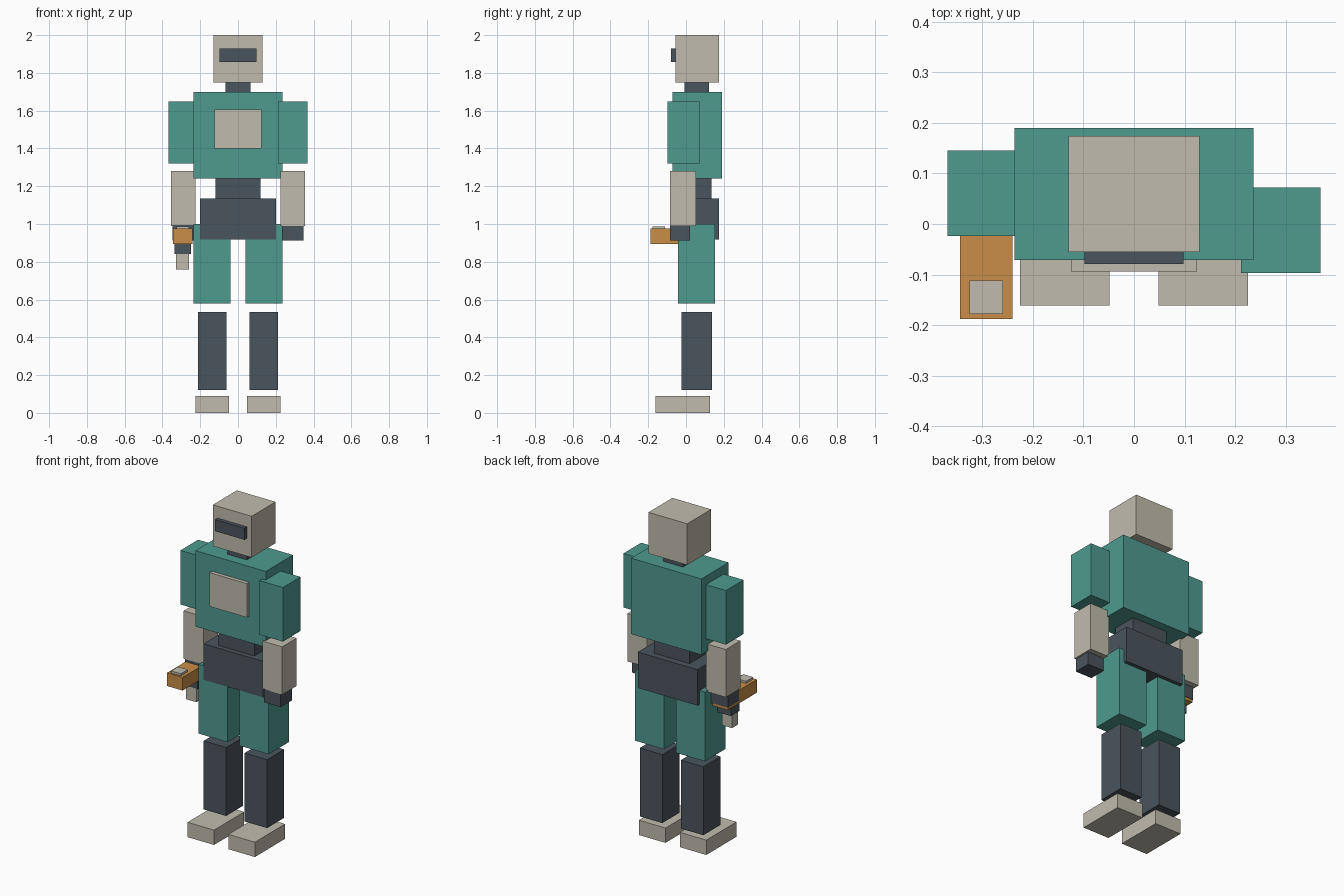
import bpy
from mathutils import Vector

cube = bpy.data.objects.get("Cube")
if cube:
    bpy.data.objects.remove(cube, do_unlink=True)


def material(name, colour):
    mat = bpy.data.materials.new(name)
    mat.use_nodes = True
    mat.diffuse_color = (*colour, 1)
    mat.node_tree.nodes["Principled BSDF"].inputs["Base Color"].default_value = (*colour, 1)
    return mat


teal = material("teal", (0.077, 0.328, 0.275))
beige = material("warm_beige", (0.53, 0.50, 0.42))
slate = material("dark_slate", (0.07, 0.09, 0.11))
orange = material("orange", (0.578, 0.27, 0.065))


def box(name, x, y, z, mat):
    """Box spanning the given (low, high) range on each axis."""
    low, high = Vector((x[0], y[0], z[0])), Vector((x[1], y[1], z[1]))
    bpy.ops.mesh.primitive_cube_add(size=1, location=(low + high) / 2)
    ob = bpy.context.object
    ob.name = name
    ob.scale = high - low
    bpy.ops.object.transform_apply(location=False, rotation=False, scale=True)
    ob.data.materials.append(mat)


def centred(width):
    return (-width / 2, width / 2)


# Head and trunk
box("head", centred(0.26), (-0.055, 0.174), (1.75, 2.0), beige)
box("visor", centred(0.196), (-0.079, -0.05), (1.858, 1.928), slate)
box("neck", centred(0.13), (-0.008, 0.122), (1.69, 1.76), slate)
box("torso", centred(0.472), (-0.071, 0.19), (1.24, 1.70), teal)
box("chest_plate", centred(0.25), (-0.094, -0.06), (1.40, 1.605), beige)
box("waist", centred(0.24), (-0.015, 0.136), (1.12, 1.25), slate)
box("pelvis", centred(0.40), (-0.045, 0.176), (0.917, 1.135), slate)

# Legs and arms; the right arm is set further back
for side, sign, back in (("left", 1, 0), ("right", -1, 0.073)):
    def limb(name, x, y, z, mat, shift=0):
        xs = sorted(sign * v for v in x)
        box(side + "_" + name, xs, [v + shift for v in y], z, mat)

    limb("thigh", (0.04, 0.235), (-0.042, 0.154), (0.58, 1.0), teal)
    limb("shin", (0.062, 0.213), (-0.025, 0.138), (0.12, 0.535), slate)
    limb("foot", (0.048, 0.226), (-0.161, 0.128), (0, 0.09), beige)
    limb("upper_arm", (0.212, 0.369), (-0.097, 0.072), (1.32, 1.648), teal, back)
    limb("forearm", (0.224, 0.356), (-0.085, 0.054), (0.99, 1.28), beige, back)
    limb("hand", (0.234, 0.346), (-0.085, 0.021), (0.912, 0.995), slate, back)

# Hand tool held in the right hand
box("tool_body", (-0.344, -0.24), (-0.188, 0.09), (0.895, 0.975), orange)
box("tool_top_plate", (-0.325, -0.259), (-0.178, -0.112), (0.97, 0.988), beige)
box("tool_grip", (-0.336, -0.248), (-0.032, 0.05), (0.842, 0.90), slate)
box("tool_grip_end", (-0.328, -0.26), (-0.028, 0.028), (0.758, 0.85), beige)
